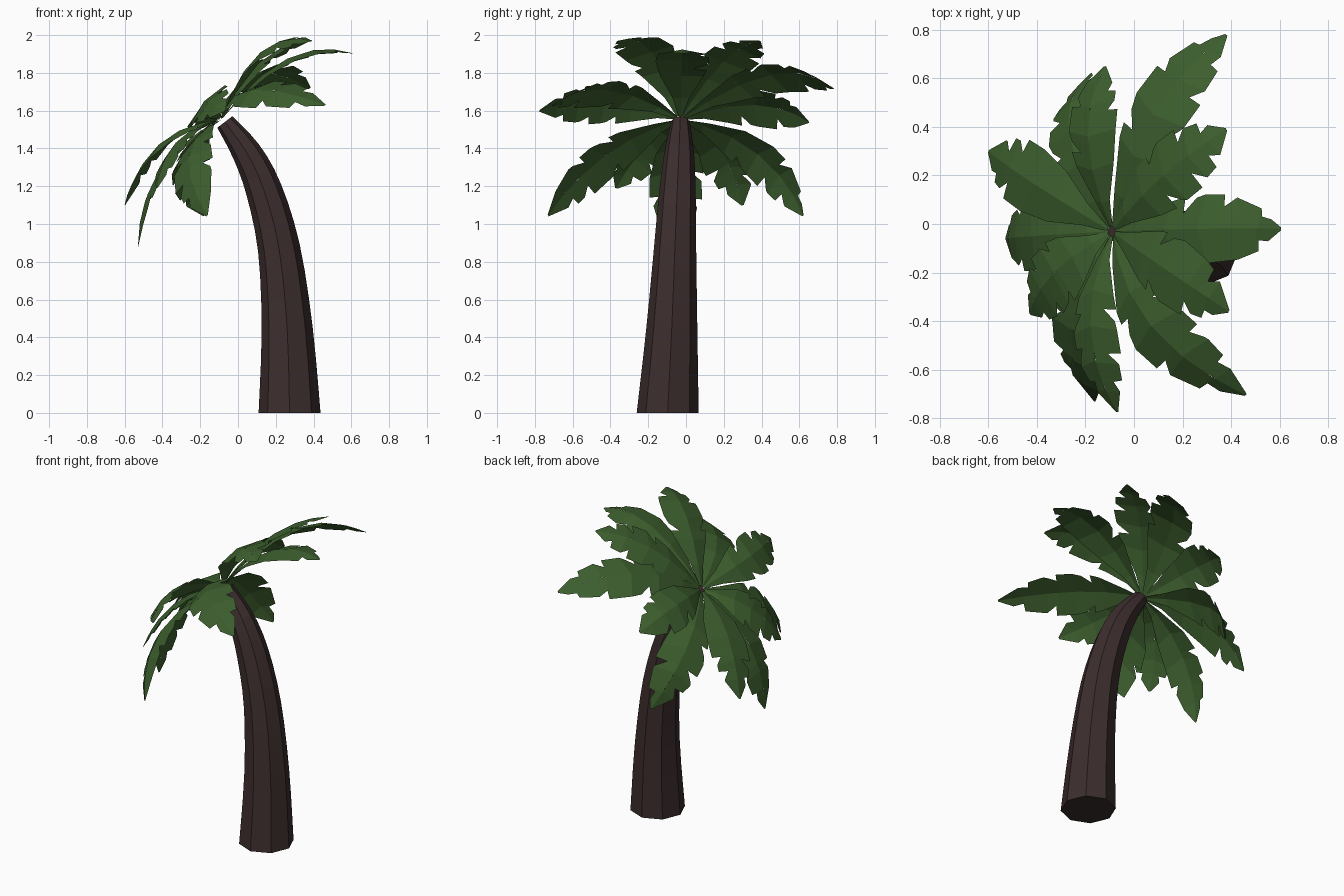
import bpy, bmesh, math, random
from mathutils import Vector

if "Cube" in bpy.data.objects:
    bpy.data.objects.remove(bpy.data.objects["Cube"])

random.seed(11)


def material(name, rgb):
    m = bpy.data.materials.new(name)
    m.diffuse_color = (*rgb, 1)
    m.use_nodes = True
    m.node_tree.nodes["Principled BSDF"].inputs["Base Color"].default_value = m.diffuse_color
    return m


BARK = material("dark brown bark", (0.045, 0.026, 0.026))
LEAF = material("leaf green", (0.046, 0.113, 0.027))


def make_object(name, bm, mat):
    me = bpy.data.meshes.new(name)
    bm.to_mesh(me)
    bm.free()
    me.materials.append(mat)
    ob = bpy.data.objects.new(name, me)
    bpy.context.collection.objects.link(ob)
    return ob


def catmull(pts, steps):
    out = []
    for i in range(len(pts) - 1):
        a, b = pts[max(i - 1, 0)], pts[i]
        c, d = pts[i + 1], pts[min(i + 2, len(pts) - 1)]
        for s in range(steps):
            t = s / steps
            out.append(0.5 * (2 * b + (c - a) * t + (2 * a - 5 * b + 4 * c - d) * t * t
                              + (3 * b - a - 3 * c + d) * t ** 3))
    return out + [pts[-1]]


# Trunk: tapered octagon swept along a leaning curve (x, y, z, radius)
rings = catmull([Vector(p) for p in (
    (0.273, -0.097, 0.0, 0.164), (0.260, -0.075, 0.45, 0.135),
    (0.217, -0.058, 0.87, 0.112), (0.137, -0.045, 1.18, 0.096),
    (0.045, -0.036, 1.38, 0.078), (-0.07, -0.03, 1.54, 0.050))], 3)
bm = bmesh.new()
loops = []
for i, r in enumerate(rings):
    tan = (rings[min(i + 1, len(rings) - 1)] - rings[max(i - 1, 0)]).xyz
    ang = 0 if i == 0 else math.atan2(-tan.x, tan.z)
    u = Vector((math.cos(ang), 0, math.sin(ang)))
    loops.append([bm.verts.new(r.xyz + r.w * (u * math.cos(k * math.pi / 4)
                  + Vector((0, 1, 0)) * math.sin(k * math.pi / 4))) for k in range(8)])
for a, b in zip(loops, loops[1:]):
    for k in range(8):
        bm.faces.new((a[k], a[(k + 1) % 8], b[(k + 1) % 8], b[k]))
bm.faces.new(loops[0][::-1])
bm.faces.new(loops[-1])
make_object("trunk", bm, BARK)

# Leaves: folded, notched strips bent through a middle point to a tip
CROWN = Vector((-0.095, -0.03, 1.56))
WIDTH = ((0, 0.010), (0.12, 0.045), (0.3, 0.115), (0.5, 0.142), (0.7, 0.128), (0.86, 0.082), (1, 0.006))
NODES = [w[0] for w in WIDTH]


def lerp_nodes(values, t):
    for i in range(len(NODES) - 1):
        if t <= NODES[i + 1] + 1e-9:
            f = (t - NODES[i]) / (NODES[i + 1] - NODES[i])
            return values[i] * (1 - f) + values[i + 1] * f
    return values[-1]


def leaf(name, mid, tip, lean=0.6, scale=1.0):
    # lean: how far the leaf's upward direction tips towards -x
    mid, tip = Vector(mid), Vector(tip)
    axis = Vector((-lean, 0, math.sqrt(1 - lean * lean)))
    out = (tip - CROWN).normalized()
    base = CROWN + out * 0.02
    ctrl = 2 * mid - 0.5 * (base + tip)
    path = [base * (1 - t) ** 2 + ctrl * 2 * t * (1 - t) + tip * t * t for t in NODES]
    side = axis.cross(out).normalized()
    edges = {-1: [], 1: []}
    for i in range(len(NODES)):
        tan = (path[min(i + 1, len(path) - 1)] - path[max(i - 1, 0)]).normalized()
        nrm = tan.cross(side).normalized()
        for s in edges:
            edges[s].append(side * s - nrm * 0.2 + tan * 0.2)
    widths = [w[1] * scale for w in WIDTH]
    bm = bmesh.new()
    for s in (-1, 1):
        # (t, width factor) along this edge; each notch drops in then recovers
        rows = [(t, 1.0) for t in NODES]
        for c in (0.4, 0.63, 0.82):
            if random.random() < 0.85:
                c += random.uniform(-0.05, 0.05)
                rows = [r for r in rows if not c - 0.01 <= r[0] <= c + 0.075]
                rows += [(c, 1.06), (c + 0.012, random.uniform(0.5, 0.72)), (c + 0.07, 0.95)]
        rows.sort()
        prev = None
        for t, f in rows:
            p = lerp_nodes(path, t)
            q = p + lerp_nodes(edges[s], t) * lerp_nodes(widths, t) * f
            cur = (bm.verts.new(p), bm.verts.new(q))
            if prev:
                quad = (prev[0], prev[1], cur[1], cur[0])
                bm.faces.new(quad if s < 0 else quad[::-1])
            prev = cur
    bmesh.ops.remove_doubles(bm, verts=bm.verts, dist=0.0005)
    make_object(name, bm, LEAF)


LEAVES = (
    ((0.08, 0.45, 1.79), (0.38, 0.78, 1.72)),
    ((0.12, 0.20, 1.86), (0.38, 0.39, 1.97)),
    ((0.26, -0.02, 1.875), (0.605, -0.02, 1.905)),
    ((0.12, -0.18, 1.91), (0.39, -0.36, 1.97)),
    ((0.07, -0.42, 1.71), (0.46, -0.705, 1.63)),
    ((-0.18, -0.42, 1.65), (-0.07, -0.775, 1.60), 0.75, 0.95),
    ((-0.19, 0.36, 1.63), (-0.12, 0.65, 1.54), 0.7, 0.95),
    ((-0.27, 0.38, 1.37), (-0.18, 0.62, 1.045)),
    ((-0.26, -0.43, 1.36), (-0.165, -0.73, 1.045)),
    ((-0.42, 0.17, 1.42), (-0.60, 0.30, 1.10)),
    ((-0.42, -0.05, 1.28), (-0.53, -0.06, 0.88)),
    ((-0.33, -0.20, 1.43), (-0.43, -0.37, 1.19)),
)
for i, args in enumerate(LEAVES):
    leaf(f"palm_leaf_{i + 1}", *args)
